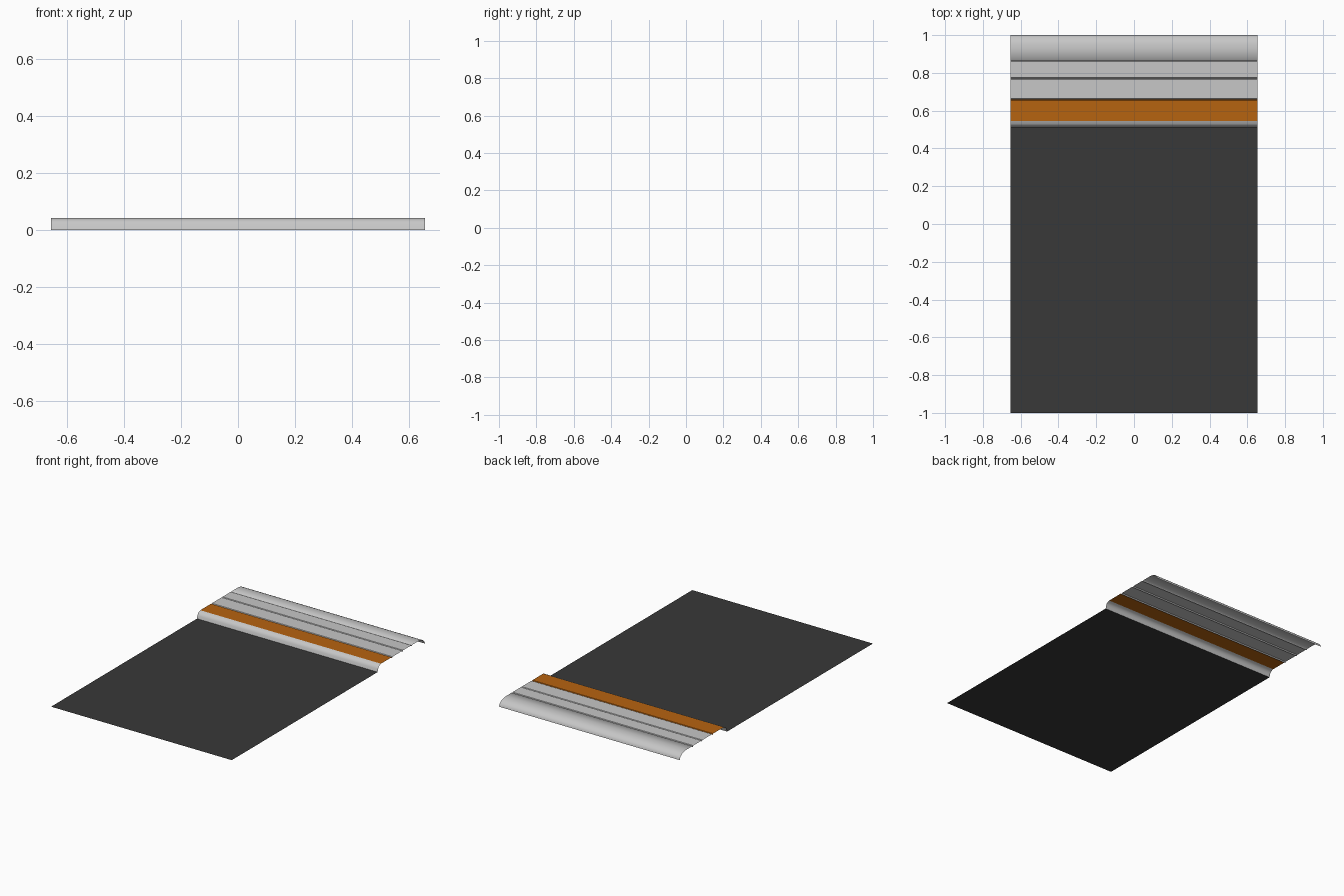
import bpy
import math

if "Cube" in bpy.data.objects:
    bpy.data.objects.remove(bpy.data.objects["Cube"])

HALF = 0.655   # half width of the road section
TOP = 0.042    # pavement height


def material(name, rgb):
    m = bpy.data.materials.new(name)
    m.diffuse_color = (*rgb, 1.0)
    m.use_nodes = True
    m.node_tree.nodes["Principled BSDF"].inputs["Base Color"].default_value = m.diffuse_color
    return m


asphalt = material("dark asphalt", (0.04, 0.04, 0.04))
concrete = material("light concrete", (0.57, 0.57, 0.57))
orange = material("orange paving", (0.47, 0.125, 0.005))


def strip(name, profile, mat, smooth=False):
    """Open sheet: a (y, z) profile swept across the full width."""
    verts = [(x, y, z) for y, z in profile for x in (-HALF, HALF)]
    faces = [(2 * i, 2 * i + 1, 2 * i + 3, 2 * i + 2)
             for i in range(len(profile) - 1)]
    me = bpy.data.meshes.new(name)
    me.from_pydata(verts, [], faces)
    me.materials.append(mat)
    ob = bpy.data.objects.new(name, me)
    bpy.context.collection.objects.link(ob)
    for p in me.polygons:
        p.use_smooth = smooth
    return ob


# Flat roadway
strip("roadway", [(-1.0, 0.0), (0.51, 0.0)], asphalt)

# Curb with a rounded upper edge
strip("curb", [(0.51, 0.0), (0.515, 0.018), (0.521, 0.030),
               (0.531, 0.037), (0.545, TOP)], concrete, True)

# Coloured paving band with a narrow joint at its back edge
strip("orange_band", [(0.545, TOP), (0.655, TOP), (0.66, TOP - 0.007)], orange)

# Two pavement slabs, bevelled down into the joints between them
for i, (y0, y1) in enumerate([(0.66, 0.77), (0.77, 0.865)]):
    strip(f"pavement_slab_{i + 1}",
          [(y0, TOP - 0.007), (y0 + 0.005, TOP), (y1 - 0.005, TOP),
           (y1, TOP - 0.007)], concrete)

# Back slab, rounding over and down to the ground
back = [(0.865, TOP - 0.007), (0.870, TOP), (0.93, TOP)]
for k in range(1, 7):
    a = math.radians(15 * k)
    back.append((0.93 + 0.07 * math.sin(a), TOP * math.cos(a)))
back[-1] = (1.0, 0.0)
strip("back_slab", back, concrete, True)
